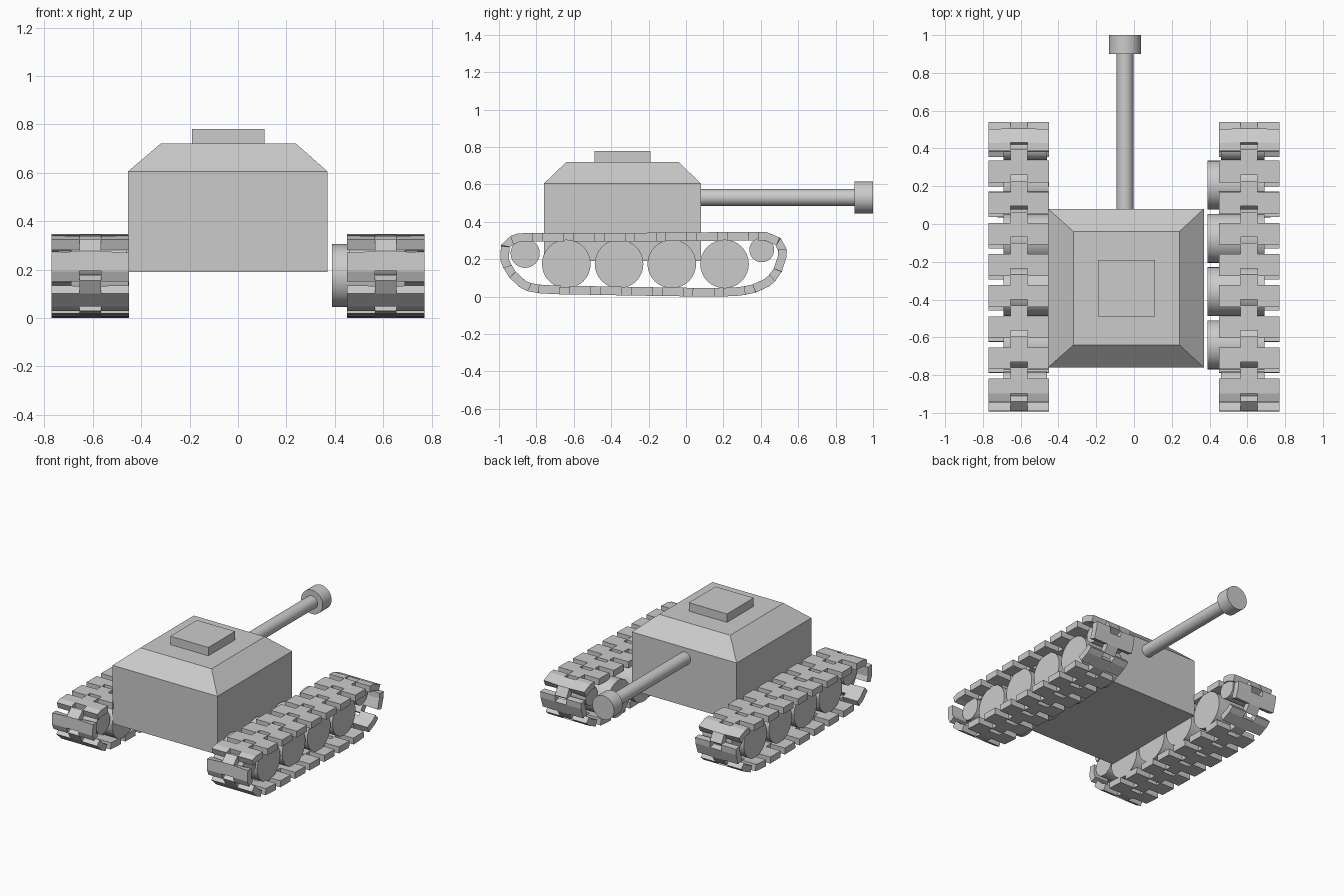
import bpy, bmesh, math
from mathutils import Vector

if "Cube" in bpy.data.objects:
    bpy.data.objects.remove(bpy.data.objects["Cube"])


def box(name, x0, x1, y0, y1, z0, z1, top=None):
    """Box, or a frustum when top=(x0, x1, y0, y1) is given."""
    tx0, tx1, ty0, ty1 = top or (x0, x1, y0, y1)
    v = [(x0, y0, z0), (x1, y0, z0), (x1, y1, z0), (x0, y1, z0),
         (tx0, ty0, z1), (tx1, ty0, z1), (tx1, ty1, z1), (tx0, ty1, z1)]
    f = [(3, 2, 1, 0), (4, 5, 6, 7), (0, 1, 5, 4), (1, 2, 6, 5), (2, 3, 7, 6), (3, 0, 4, 7)]
    me = bpy.data.meshes.new(name)
    me.from_pydata(v, [], f)
    ob = bpy.data.objects.new(name, me)
    bpy.context.collection.objects.link(ob)
    return ob


def cylinder(name, radius, a, b):
    a, b = Vector(a), Vector(b)
    d = b - a
    bpy.ops.mesh.primitive_cylinder_add(vertices=32, radius=radius, depth=d.length,
                                        location=(a + b) / 2,
                                        rotation=d.to_track_quat('Z', 'Y').to_euler())
    ob = bpy.context.object
    ob.name = name
    bpy.ops.object.shade_smooth_by_angle(angle=math.radians(40))
    return ob


# Body, sloped roof and hatch
box("hull", -0.455, 0.37, -0.76, 0.08, 0.19, 0.605)
box("sloped_roof", -0.455, 0.37, -0.76, 0.08, 0.605, 0.72, (-0.32, 0.24, -0.64, -0.04))
box("hatch", -0.19, 0.11, -0.49, -0.19, 0.715, 0.78)

# Gun
cylinder("barrel", 0.045, (-0.048, 0.0, 0.53), (-0.048, 0.91, 0.53))
cylinder("muzzle", 0.085, (-0.048, 0.90, 0.53), (-0.048, 1.0, 0.53))

# Wheels: the right set sticks out towards the hull
for side, x0, x1 in (("right", 0.388, 0.69), ("left", -0.69, -0.452)):
    for i in range(4):
        y = -0.64 + i * 0.282
        cylinder(f"{side}_road_wheel_{i + 1}", 0.13, (x0, y, 0.175), (x1, y, 0.175))
    s = 1 if side == "right" else -1
    for name, y, z, r in (("rear_guide_wheel", 0.405, 0.25, 0.066),
                          ("front_guide_wheel", -0.86, 0.232, 0.078)):
        cylinder(f"{side}_{name}", r, (s * 0.46, y, z), (s * 0.69, y, z))

# Track centre line in (y, z), smoothed as a closed Catmull-Rom loop
pts = [Vector(p) for p in (
    (0.385, 0.324), (0.46, 0.315), (0.505, 0.28), (0.517, 0.235), (0.495, 0.15),
    (0.44, 0.08), (0.35, 0.04), (0.2, 0.024), (-0.15, 0.027), (-0.5, 0.033),
    (-0.77, 0.04), (-0.87, 0.065), (-0.94, 0.135), (-0.976, 0.225),
    (-0.955, 0.285), (-0.89, 0.316), (-0.78, 0.318), (-0.4, 0.318), (0.0, 0.32))]
path = []
n = len(pts)
for i in range(n):
    p0, p1, p2, p3 = (pts[(i + k) % n] for k in (-1, 0, 1, 2))
    for j in range(12):
        t = j / 12
        path.append(0.5 * (2 * p1 + (p2 - p0) * t + (2 * p0 - 5 * p1 + 4 * p2 - p3) * t * t
                           + (3 * p1 - p0 - 3 * p2 + p3) * t ** 3))
path.append(path[0])
lengths = [(path[k + 1] - path[k]).length for k in range(len(path) - 1)]
total = sum(lengths)


def on_path(u):
    u %= total
    for k, l in enumerate(lengths):
        if u <= l:
            return path[k].lerp(path[k + 1], u / l)
        u -= l
    return path[-1]


# Track links: a wide plate with a notch at one edge and a tab at the other
count = round(total / 0.168)
pitch = total / count
us = [0, 0.24 * pitch, 0.7 * pitch, 1.05 * pitch]
xs = [-0.16, -0.045, 0.045, 0.16]
cells = [(0, 0), (0, 2), (1, 0), (1, 1), (1, 2), (2, 1)]
for side, cx in (("right", 0.61), ("left", -0.61)):
    bm = bmesh.new()
    for link in range(count):
        grid = {}

        def vert(i, j):
            if (i, j) not in grid:
                p = on_path(link * pitch + us[i])
                grid[i, j] = bm.verts.new((cx + xs[j], p.x, p.y))
            return grid[i, j]

        for i, j in cells:
            bm.faces.new((vert(i, j), vert(i, j + 1), vert(i + 1, j + 1), vert(i + 1, j)))
    me = bpy.data.meshes.new(f"{side}_track")
    bm.to_mesh(me)
    bm.free()
    ob = bpy.data.objects.new(f"{side}_track", me)
    bpy.context.collection.objects.link(ob)
    mod = ob.modifiers.new("thickness", 'SOLIDIFY')
    mod.thickness = 0.046
    mod.offset = 0
